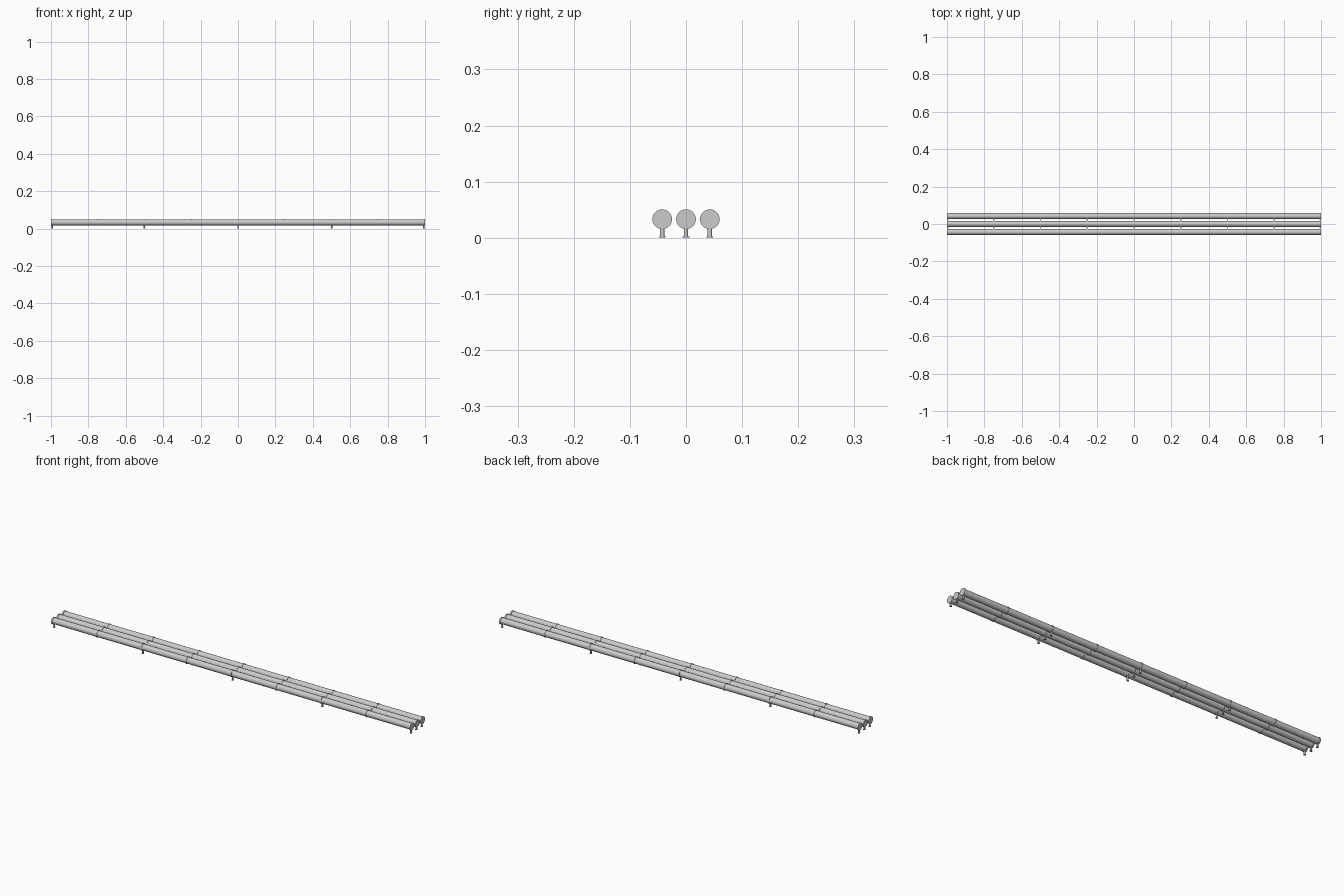
import bpy, math

if "Cube" in bpy.data.objects:
    bpy.data.objects.remove(bpy.data.objects["Cube"])

PIPE_R, FLANGE_R, AXIS_Z = 0.0155, 0.0175, 0.033
ROWS = (-0.0425, 0.0, 0.0425)


def cylinder(name, radius, depth, loc, along_x=False, sides=32):
    rot = (0, math.pi / 2, 0) if along_x else (0, 0, 0)
    bpy.ops.mesh.primitive_cylinder_add(vertices=sides, radius=radius, depth=depth,
                                        location=loc, rotation=rot)
    bpy.context.object.name = name
    bpy.ops.object.shade_smooth_by_angle(angle=math.radians(35))


for y in ROWS:
    # long pipe
    cylinder("pipe", PIPE_R, 1.994, (0, y, AXIS_Z), True)

    # joint flanges every quarter unit, end ones flush with the pipe ends
    for i in range(-4, 5):
        x = max(-0.9965, min(0.9965, i * 0.25))
        cylinder("flange", FLANGE_R, 0.007, (x, y, AXIS_Z), True)

        # support post and foot under every second joint
        if i % 2 == 0:
            px = max(-0.994, min(0.994, x))
            cylinder("support_post", 0.004, 0.018, (px, y, 0.010), sides=16)
            cylinder("support_foot", 0.006, 0.002, (px, y, 0.001), sides=16)
